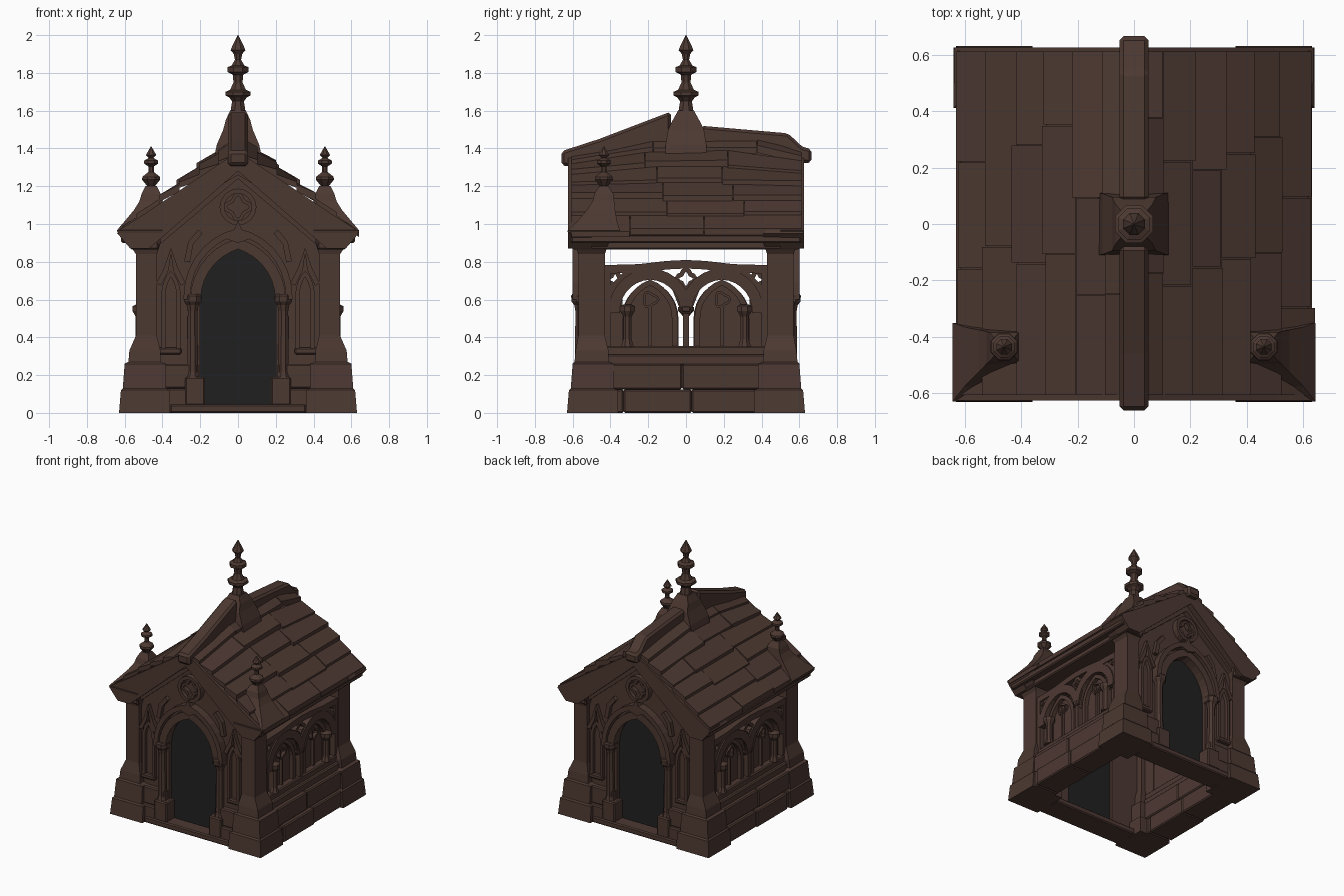
import bpy, bmesh, math, random

random.seed(4)
cube = bpy.data.objects.get("Cube")
if cube:
    bpy.data.objects.remove(cube)


def material(name, rgb):
    m = bpy.data.materials.new(name)
    m.use_nodes = True
    m.diffuse_color = (*rgb, 1)
    m.node_tree.nodes["Principled BSDF"].inputs["Base Color"].default_value = (*rgb, 1)
    return m


STONE = material("brown stone", (0.073, 0.04, 0.031))
DARK = material("dark doorway", (0.0145, 0.0145, 0.0145))


def finish(name, bm, mat=STONE, bevel=0):
    bmesh.ops.recalc_face_normals(bm, faces=bm.faces)
    me = bpy.data.meshes.new(name)
    bm.to_mesh(me)
    bm.free()
    me.materials.append(mat)
    ob = bpy.data.objects.new(name, me)
    bpy.context.collection.objects.link(ob)
    if bevel:
        mod = ob.modifiers.new("Bevel", "BEVEL")
        mod.width, mod.segments = bevel, 1


# Planes: u runs along the wall, d is the distance outwards, z is up
def front(s):
    return lambda u, d, z: (u, s * d, z)


def side(s):
    return lambda u, d, z: (s * d, u, z)


def roof_plane(s):
    # The ridge sinks towards both gables, the eaves stay level
    def place(u, d, z):
        drop = .1 * max(0, -d - .15) / .45 + .07 * max(0, d - .5) / .1
        return (s * u, d, z - drop * max(0, 1 - u / .35))
    return place


def bridge(bm, rings, closed=False):
    for a, b in zip(rings, rings[1:] + rings[:1] if closed else rings[1:]):
        n = len(a)
        for i in range(n):
            bm.faces.new((a[i], a[(i + 1) % n], b[(i + 1) % n], b[i]))
    if not closed:
        bm.faces.new(rings[0])
        bm.faces.new(rings[-1])


def prism(name, pts, d0, d1, place, mat=STONE, bevel=0):
    bm = bmesh.new()
    bridge(bm, [[bm.verts.new(place(u, d, z)) for u, z in pts] for d in (d0, d1)])
    finish(name, bm, mat, bevel)


def block(name, u0, u1, z0, z1, d0, d1, place, bevel=0.008):
    prism(name, [(u0, z0), (u1, z0), (u1, z1), (u0, z1)], d0, d1, place, STONE, bevel)


def band(name, pts, w, d0, d1, place, closed=False):
    bm, rings, n = bmesh.new(), [], len(pts)
    for i, (u, z) in enumerate(pts):
        a = pts[(i - 1) % n] if closed or i else pts[0]
        b = pts[(i + 1) % n] if closed or i < n - 1 else pts[i]
        du, dz = b[0] - a[0], b[1] - a[1]
        k = w / 2 / math.hypot(du, dz)
        nu, nz = -dz * k, du * k
        rings.append([bm.verts.new(place(u + e * nu, d, z + e * nz))
                      for e, d in ((-1, d0), (1, d0), (1, d1), (-1, d1))])
    bridge(bm, rings, closed)
    finish(name, bm)


def lathe(name, profile, n, x, y):
    bm = bmesh.new()
    bridge(bm, [[bm.verts.new((x + r * math.cos(math.tau * (i + .5) / n),
                               y + r * math.sin(math.tau * (i + .5) / n), z))
                 for i in range(n)] for z, r in profile])
    finish(name, bm)


def loft(name, rings, sx=1, sy=1):
    # Each ring: z, inner x, outer x, inner y, outer y
    bm = bmesh.new()
    bridge(bm, [[bm.verts.new((sx * x, sy * y, z)) for x, y in ((a, c), (b, c), (b, e), (a, e))]
                for z, a, b, c, e in rings])
    finish(name, bm)


def arch(c, w, base, spring, h, n=7):
    # Pointed arch from foot to foot
    r = (w * w + h * h) / (2 * w)
    top = math.asin(min(1, h / r))
    right = [(w - r + r * math.cos(top * i / n), spring + r * math.sin(top * i / n)) for i in range(n + 1)]
    half = [(w, base)] + right
    return [(c + u, z) for u, z in half] + [(c - u, z) for u, z in half[-2::-1]]


def foil(c, z, r, lobes=0, n=16):
    return [(c + q * math.cos(t), z + q * math.sin(t)) for t in (math.tau * i / n for i in range(n))
            for q in [r * (1 + .22 * math.cos(lobes * t) if lobes else 1)]]


# Corner pillars with stepped bases and flared capitals
for sx in (-1, 1):
    for sy in (-1, 1):
        rows = [(0, .36, .63, .63), (.12, .36, .62, .62), (.13, .38, .61, .61), (.26, .38, .6, .6),
                (.27, .41, .58, .59), (.33, .41, .575, .585), (.41, .43, .54, .57), (.84, .43, .54, .57),
                (.87, .42, .56, .58), (.9, .41, .59, .6), (.95, .41, .64, .625), (.98, .43, .62, .61)]
        loft("corner_pillar", [(z, i, ox, i, oy) for z, i, ox, oy in rows], sx, sy)

# Front pinnacles on concave skirts
tip = [(1.18, .035), (1.2, .022), (1.235, .052), (1.25, .05), (1.275, .016), (1.305, .016), (1.32, .04),
       (1.335, .04), (1.35, .014), (1.365, .03), (1.41, .002)]
for s in (-1, 1):
    loft("pinnacle_base", [(.93, .4, .62, .35, .62), (.965, .4, .642, .35, .628), (1.015, .4, .6, .365, .575),
                           (1.075, .4, .55, .375, .525), (1.12, .4, .522, .38, .495), (1.16, .41, .51, .385, .485),
                           (1.2, .43, .49, .41, .46)], s, -1)
    lathe("pinnacle", tip, 8, s * .46, -.435)

# Front and back gables
for s in (-1, 1):
    P = front(s)
    opening = arch(0, .2, 0, .6, .27)
    prism("gable_wall", [(.46, 0), (.46, .93), (0, 1.32), (-.46, .93), (-.46, 0)] + opening[::-1], .48, .54, P)
    prism("doorway", arch(0, .21, .03, .6, .28), .5, .51, P, DARK)
    block("threshold", -.36, .36, 0, .045, .42, .61, P)
    band("door_arch", arch(0, .225, .58, .6, .295), .055, .53, .585, P)
    band("door_hood", arch(0, .27, .6, .62, .34), .035, .53, .6, P)
    prism("hood_tip", [(-.06, .92), (0, .9), (.06, .92), (.02, .97), (0, 1.02), (-.02, .97)], .53, .6, P)
    for e in (-1, 1):
        block("door_plinth", e * .2, e * .38, 0, .13, .48, .6, P)
        block("door_plinth_top", e * .21, e * .39, .13, .26, .48, .58, P)
        block("jamb_foot", e * .175, e * .28, .04, .19, .5, .605, P)
        lathe("door_column", [(.18, .04), (.22, .03), (.54, .028), (.57, .034), (.59, .05), (.62, .052),
                              (.63, .045)], 8, e * .24, s * .56)
        band("lancet", arch(e * .355, .04, .33, .62, .12), .022, .53, .565, P)
        band("lancet_hood", [(e * .29, .68), (e * .33, .76), (e * .355, .86), (e * .38, .76), (e * .42, .68)],
             .028, .53, .57, P)
        block("lancet_sill", e * .3, e * .42, .31, .345, .53, .57, P)
        band("gable_leaf", [(e * .2, .96), (e * .25, .9), (e * .27, .8)], .03, .53, .57, P)
    band("rosette_ring", foil(0, 1.09, .085), .025, .53, .585, P, True)
    band("rosette_foil", foil(0, 1.09, .055, 4, 24), .018, .53, .57, P, True)
    prism("gable_coping", [(0, 1.385), (.5, 1.05), (.635, .965), (.63, .94), (.57, .87), (.47, .87), (0, 1.28),
                           (-.47, .87), (-.57, .87), (-.63, .94), (-.635, .965), (-.5, 1.05)], .5, .625, P)
    prism("gable_moulding", [(0, 1.3), (.46, .9), (.44, .87), (0, 1.24), (-.44, .87), (-.46, .9)], .5, .58, P)

# Side walls with open tracery
for s in (-1, 1):
    P = side(s)
    for a, b, o in ((-.37, -.33, .6), (-.33, .03, .61), (.03, .37, .6)):
        block("base_course", a, b, 0, .125, .42, o + .01, P)
    for a, b, o in ((-.39, -.02, .595), (-.02, .39, .59)):
        block("upper_course", a, b, .125, .26, .42, o, P)
    block("side_sill", -.43, .43, .25, .31, .44, .56, P)
    block("tracery_foot", -.43, .43, .3, .355, .45, .535, P)
    block("mullion", -.016, .016, .34, .64, .46, .53, P, 0)
    lathe("mullion_capital", [(.51, .015), (.54, .045), (.56, .045), (.57, .02)], 8, s * .5, 0)
    band("tracery_rim", [(-.43, .76), (-.25, .765), (-.1, .782), (0, .787), (.1, .782), (.25, .765), (.43, .76)],
         .045, .46, .53, P)
    for e in (-1, 1):
        c = e * .19
        prism("blind_panel", arch(c, .15, .34, .5, .2), .465, .485, P)
        band("tracery_arch", arch(c, .19, .53, .54, .195), .06, .46, .535, P)
        band("inner_arch", arch(c, .13, .35, .5, .19), .03, .48, .515, P)
        block("inner_mullion", c - .008, c + .008, .35, .56, .48, .505, P, 0)
        band("trefoil", foil(c, .6, .035, 3, 18), .013, .48, .51, P, True)
        block("end_panel", e * .335, e * .44, .34, .65, .46, .49, P, 0)
        block("end_post", e * .4, e * .44, .34, .78, .46, .53, P, 0)
        lathe("side_column", [(.35, .036), (.39, .024), (.51, .024), (.54, .042), (.565, .042), (.575, .02)],
              8, s * .52, e * .31)
        band("side_foil", foil(e * .375, .705, .035, 4), .025, .47, .52, P, True)
        band("crossing_rib", [(e * .02, .56), (e * .06, .66), (e * .13, .74), (e * .2, .77)], .03, .465, .525, P)
        band("outer_rib", [(e * .43, .58), (e * .39, .66), (e * .32, .73), (e * .22, .77)], .035, .465, .525, P)
    band("centre_foil", foil(0, .71, .042, 4), .025, .47, .525, P, True)
    block("eave_beam", -.6, .6, .865, .93, .42, .57, P)
    block("eave_lip", -.61, .61, .9, .955, .45, .62, P)

# Roof: one solid slab per slope, covered in overlapping uneven planks
ROWS = 6
for s in (-1, 1):
    P = roof_plane(s)
    prism("roof_slab", [(0, 1.44), (.63, .94), (.56, .92), (0, 1.36)], -.6, .6, P)
    for k in range(ROWS):
        x0, x1 = .62 * k / ROWS, .635 * (k + 1) / ROWS
        y = -.605
        while y < .6:
            end = y + random.uniform(.3, .55)
            end = .615 if end > .42 else end
            lift, reach = random.uniform(.012, .032), x1 + random.uniform(-.012, .012)
            prism("roof_plank", [(x0, 1.475 - .825 * x0), (reach, 1.475 - .825 * reach + lift),
                                 (reach, 1.46 - .825 * reach), (x0, 1.44 - .825 * x0)], y, end - .004, P)
            y = end

# Ridge caps and saddle
R = side(1)
prism("front_ridge_cap", [(-.66, 1.31), (-.66, 1.385), (-.46, 1.45), (-.08, 1.595), (-.08, 1.4), (-.55, 1.3)],
      -.052, .052, R, STONE, .015)
prism("back_ridge_cap", [(.08, 1.4), (.08, 1.52), (.54, 1.48), (.615, 1.41), (.665, 1.395), (.665, 1.325),
                         (.56, 1.32)], -.052, .052, R, STONE, .015)
loft("finial_saddle", [(z, -r, r, -q, q) for z, r, q in (
    (1.36, .125, .11), (1.42, .112, .108), (1.5, .078, .095), (1.55, .065, .07), (1.6, .042, .042))])

# Crowning finial
lathe("finial", [(1.55, .065), (1.6, .042), (1.65, .034), (1.67, .05), (1.68, .072), (1.7, .072), (1.71, .045),
                 (1.75, .026), (1.79, .03), (1.805, .06), (1.83, .06), (1.84, .035), (1.87, .018), (1.9, .024),
                 (1.92, .042), (1.94, .034), (2.0, .002)], 8, 0, 0)
